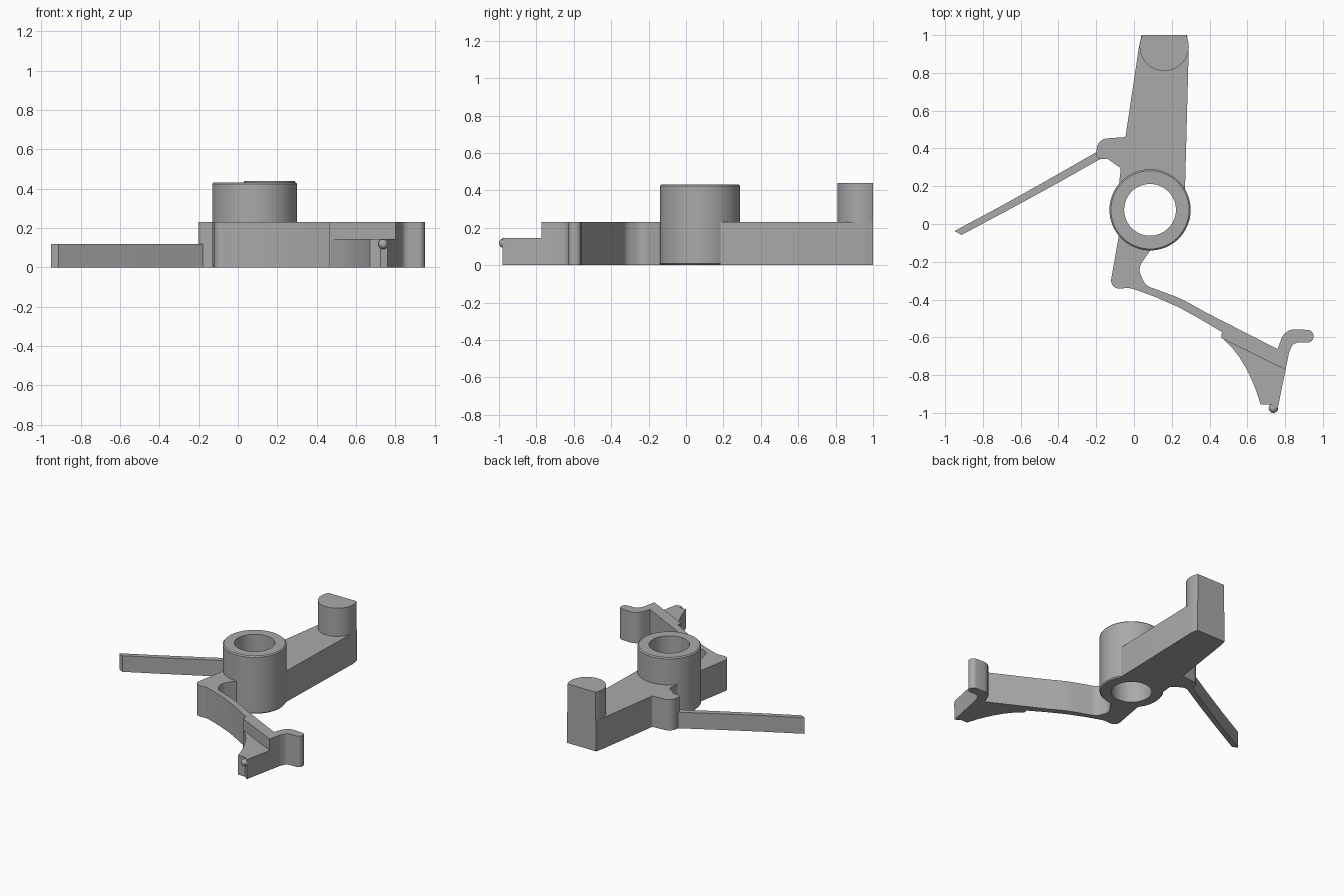
import bpy
import bmesh
from math import sin, cos, tan, radians, pi
from mathutils import Vector

default_cube = bpy.data.objects.get("Cube")
if default_cube:
    bpy.data.objects.remove(default_cube, do_unlink=True)

HUB = Vector((0.085, 0.075))
ARM_HEIGHT = 0.23

grey = bpy.data.materials.new("plain grey")
grey.use_nodes = True
colour = (0.4, 0.4, 0.4, 1)
grey.diffuse_color = colour
grey.node_tree.nodes["Principled BSDF"].inputs["Base Color"].default_value = colour


def arc(centre, radius, start, end, steps=24):
    """Points on an arc, angles in degrees."""
    angles = [radians(start + (end - start) * i / steps) for i in range(steps + 1)]
    return [Vector((centre[0] + radius * cos(a), centre[1] + radius * sin(a))) for a in angles]


def rounded(corners, steps=8):
    """Outline whose corners (x, y, radius) are replaced by fillets."""
    outline = []
    for i, (x, y, radius) in enumerate(corners):
        p = Vector((x, y))
        before = Vector(corners[i - 1][:2]) - p
        after = Vector(corners[(i + 1) % len(corners)][:2]) - p
        if radius == 0:
            outline.append(p)
            continue
        half = before.angle(after) / 2
        reach = min(radius / tan(half), before.length * 0.49, after.length * 0.49)
        a, b = p + before.normalized() * reach, p + after.normalized() * reach
        r = reach * tan(half)
        centre = p + (before.normalized() + after.normalized()).normalized() * (r / sin(half))
        u, v = a - centre, b - centre
        sweep = pi - 2 * half
        for k in range(steps + 1):
            t = k / steps
            outline.append(centre + (u * sin((1 - t) * sweep) + v * sin(t * sweep)) / sin(sweep))
    return outline


def sharp(points):
    return [(p[0], p[1], 0) for p in points]


def finish(name, bm):
    bmesh.ops.recalc_face_normals(bm, faces=bm.faces)
    mesh = bpy.data.meshes.new(name)
    bm.to_mesh(mesh)
    bm.free()
    mesh.materials.append(grey)
    obj = bpy.data.objects.new(name, mesh)
    bpy.context.collection.objects.link(obj)
    bpy.ops.object.select_all(action="DESELECT")
    obj.select_set(True)
    bpy.context.view_layer.objects.active = obj
    bpy.ops.object.shade_smooth_by_angle(angle=radians(30))
    return obj


def extrude(name, outline, top, bottom=0):
    bm = bmesh.new()
    face = bm.faces.new([bm.verts.new((p[0], p[1], bottom)) for p in outline])
    result = bmesh.ops.extrude_face_region(bm, geom=[face], use_keep_orig=True)
    lifted = [v for v in result["geom"] if isinstance(v, bmesh.types.BMVert)]
    bmesh.ops.translate(bm, verts=lifted, vec=(0, 0, top - bottom))
    return finish(name, bm)


def lathe(name, profile, centre, sides=64):
    """Closed ring from a (radius, z) profile."""
    bm = bmesh.new()
    rings = [[bm.verts.new((centre[0] + r * cos(2 * pi * i / sides),
                            centre[1] + r * sin(2 * pi * i / sides), z))
              for i in range(sides)] for r, z in profile]
    for j, ring in enumerate(rings):
        other = rings[(j + 1) % len(rings)]
        for i in range(sides):
            k = (i + 1) % sides
            bm.faces.new((ring[i], ring[k], other[k], other[i]))
    return finish(name, bm)


# Bored hub with softened outer rims
lathe("hub", [(0.137, 0), (0.207, 0), (0.215, 0.008), (0.215, 0.424),
              (0.207, 0.432), (0.137, 0.432)], HUB)

# Main arm with the spring lug, ending inside the hub wall
main_arm = [(0.27, 0.18, 0), (0.29, 0.94, 0), (0.28, 1, 0), (0.04, 1, 0),
            (0.025, 0.93, 0), (-0.045, 0.46, 0.01), (-0.19, 0.45, 0.06),
            (-0.205, 0.345, 0.055), (-0.14, 0.345, 0.03), (-0.07, 0.295, 0.02),
            (-0.08, 0.2, 0)]
extrude("main_arm", rounded(main_arm + sharp(arc(HUB, 0.18, 140, 30))), ARM_HEIGHT)

# Half-flattened post at the end of the main arm
extrude("end_post", arc((0.16, 0.94), 0.13, 152.5, 387.5, 40), 0.44)

# Thin straight leaf spring
extrude("left_spring", [(-0.16, 0.4), (-0.2, 0.38), (-0.45, 0.237), (-0.7, 0.097),
                        (-0.95, -0.037), (-0.913, -0.058), (-0.66, 0.077),
                        (-0.4, 0.219), (-0.165, 0.352), (-0.13, 0.35)], 0.12)

# Lower lug, curved flexible arm and hooked end
lower_arm = [(-0.08, -0.06, 0), (-0.13, -0.345, 0.045), (-0.02, -0.338, 0.1),
             (0.11, -0.385, 0.6), (0.24, -0.442, 0.8), (0.35, -0.503, 0.8),
             (0.465, -0.572, 0), (0.463, -0.605, 0), (0.802, -0.772, 0),
             (0.822, -0.675, 0.05), (0.845, -0.628, 0.05), (0.95, -0.628, 0.032),
             (0.95, -0.562, 0.032), (0.8, -0.555, 0.09), (0.76, -0.662, 0),
             (0.485, -0.522, 0.01), (0.38, -0.468, 0.8), (0.25, -0.395, 0.8),
             (0.06, -0.325, 0.07), (0.02, -0.235, 0.07), (0.093, -0.13, 0)]
extrude("lower_arm", rounded(lower_arm + sharp(arc(HUB, 0.18, 270, 225))), ARM_HEIGHT)

# Lower step with a concave flank
extrude("step_block", [(0.463, -0.6), (0.515, -0.65), (0.558, -0.704), (0.594, -0.765),
                       (0.622, -0.822), (0.648, -0.885), (0.67, -0.955), (0.725, -0.955),
                       (0.76, -0.98), (0.803, -0.77)], 0.145)

# Small locating pin on the step's front face
bm = bmesh.new()
bmesh.ops.create_uvsphere(bm, u_segments=20, v_segments=12, radius=0.025)
bmesh.ops.translate(bm, verts=bm.verts, vec=(0.738, -0.975, 0.118))
finish("locating_pin", bm)
